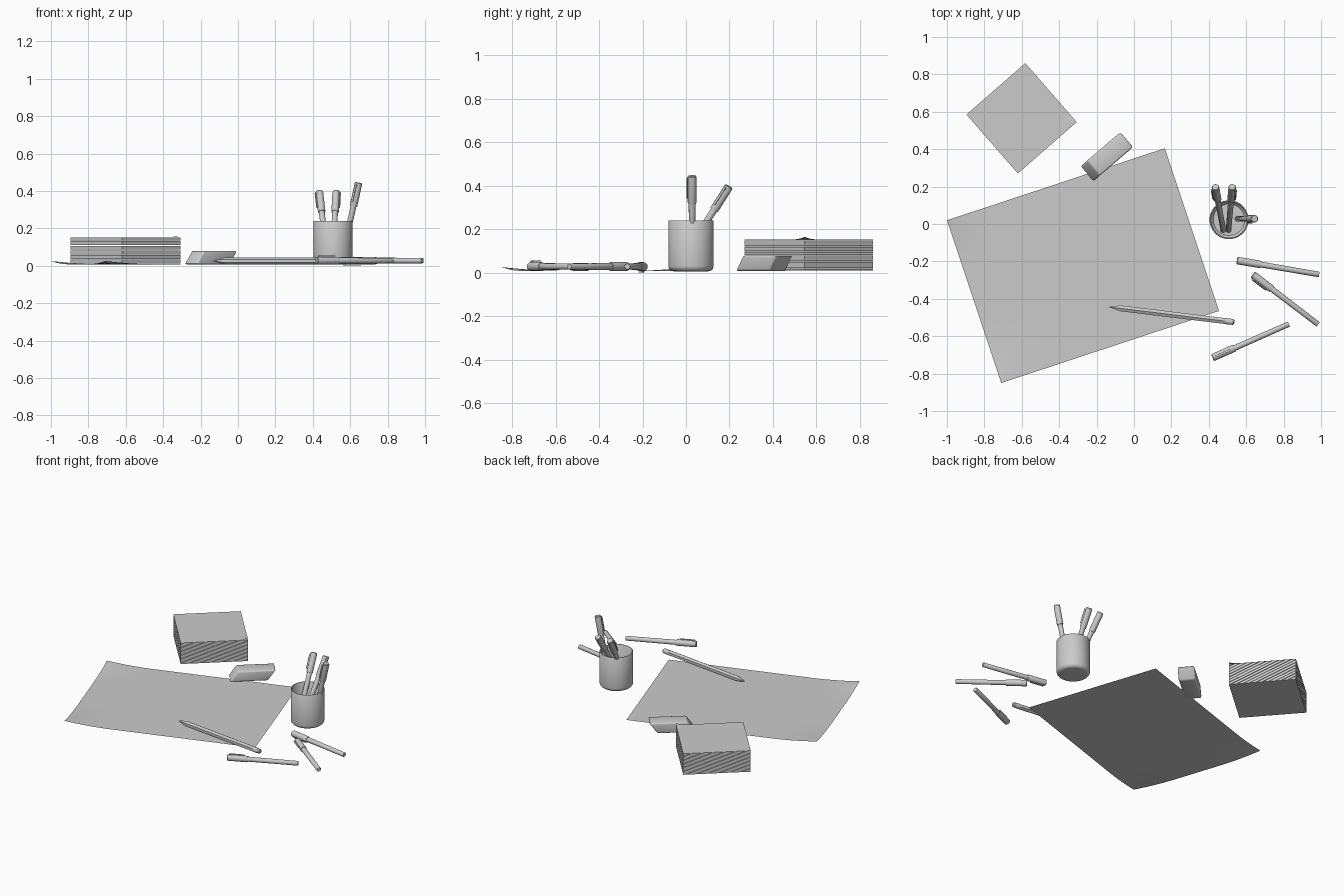
import bpy, bmesh, math
from mathutils import Vector, Matrix

if "Cube" in bpy.data.objects:
    bpy.data.objects.remove(bpy.data.objects["Cube"])

FLOOR = 0.008


def make(name, bm, mat=None, smooth=True):
    bmesh.ops.recalc_face_normals(bm, faces=bm.faces)
    me = bpy.data.meshes.new(name)
    bm.to_mesh(me)
    bm.free()
    ob = bpy.data.objects.new(name, me)
    bpy.context.collection.objects.link(ob)
    if mat:
        ob.matrix_world = mat
    if smooth:
        bpy.ops.object.select_all(action='DESELECT')
        ob.select_set(True)
        bpy.context.view_layer.objects.active = ob
        bpy.ops.object.shade_smooth_by_angle(angle=math.radians(35))
    return ob


def lathe(bm, profile, n):
    """Revolve (radius, z) points round z; radius 0 becomes a pole."""
    rings = []
    for r, z in profile:
        if r == 0:
            rings.append([bm.verts.new((0, 0, z))])
        else:
            rings.append([bm.verts.new((r * math.cos(2 * math.pi * i / n),
                                        r * math.sin(2 * math.pi * i / n), z)) for i in range(n)])
    for a, b in zip(rings, rings[1:]):
        for i in range(n):
            j = (i + 1) % n
            if len(a) == 1:
                bm.faces.new((a[0], b[i], b[j]))
            elif len(b) == 1:
                bm.faces.new((a[i], a[j], b[0]))
            else:
                bm.faces.new((a[i], a[j], b[j], b[i]))


def box(bm, size, centre):
    m = Matrix.Translation(centre) @ Matrix.Diagonal((*size, 1))
    return bmesh.ops.create_cube(bm, size=1, matrix=m)['verts']


def frame(start, end, hint):
    """Local z runs start -> end, local x faces the hint direction."""
    s, e = Vector(start), Vector(end)
    z = (e - s).normalized()
    h = Vector(hint)
    x = (h - z * h.dot(z)).normalized()
    y = z.cross(x)
    return Matrix.Translation(s) @ Matrix((x, y, z)).transposed().to_4x4(), (e - s).length


# pens: tail at local z 0, cap and clip at the far end
def pen(name, tail, cap_end, clip_dir):
    mat, L = frame(tail, cap_end, clip_dir)
    bm = bmesh.new()
    lathe(bm, [(0, 0), (.0125, 0), (.0145, .003), (.0155, L - .13), (.0185, L - .13),
               (.02, L - .125), (.02, L - .004), (.017, L), (0, L)], 24)
    box(bm, (.004, .011, .095), (.025, 0, L - .06))
    box(bm, (.012, .011, .012), (.021, 0, L - .018))
    make(name, bm, mat)


PZ = FLOOR + .02
pen("loose_pen_1", (.99, -.27, PZ), (.55, -.195, PZ), (0, 0, -1))
pen("loose_pen_2", (.985, -.537, PZ), (.635, -.27, PZ), (-.6, -.8, .3))
pen("loose_pen_3", (.828, -.535, PZ), (.42, -.715, PZ), (0, 0, 1))
pen("cup_pen_1", (.478, -.035, .03), (.435, .198, .397), (-1, -.6, 0))
pen("cup_pen_2", (.505, -.035, .03), (.525, .198, .397), (.8, -.6, 0))
pen("cup_pen_3", (.553, .028, .025), (.645, .028, .445), (-.5, -.8, 0))

# cup with rounded foot and thin wall
bm = bmesh.new()
R, B = .104, FLOOR - .002
foot = [(R - .025 + .025 * math.sin(a), B + .025 - .025 * math.cos(a))
        for a in [math.radians(15 * k) for k in range(7)]]
lathe(bm, [(0, B)] + foot + [(R, .237), (R - .002, .24), (R - .006, .24), (R - .008, .237),
           (R - .008, .035), (R - .02, .02), (0, .02)], 48)
make("pen_cup", bm, Matrix.Translation((.508, .023, 0)))

# hexagonal pencil: sharpened tip, ferrule and rubber end
mat, L = frame((-.137, -.443, PZ - .002), (.537, -.525, PZ - .002), (0, 0, 1))
bm = bmesh.new()
lathe(bm, [(0, 0), (.004, .014), (.017, .062), (.018, .066), (.018, L - .05), (0, L - .05)], 6)
make("pencil_shaft", bm, mat, smooth=False)
bm = bmesh.new()
lathe(bm, [(0, L - .052), (.0165, L - .052), (.0165, L - .02), (.015, L - .02),
           (.015, L - .007), (.01, L - .001), (0, L)], 20)
make("pencil_end", bm, mat)

# paper sheet with two curled corners on its left edge
bm = bmesh.new()
bmesh.ops.create_grid(bm, x_segments=28, y_segments=20, size=.5)
o, u, w = Vector((-.71, -.85, FLOOR)), Vector((1.165, .385, 0)), Vector((-.29, .87, 0))
for v in bm.verts:
    p = o + u * (v.co.x + .5) + w * (v.co.y + .5)
    d = min((p - o).length, (p - o - w).length)
    p.z += .018 * max(0, 1 - d / .3) ** 2
    v.co = p
make("paper_sheet", bm)

# note block: stacked thin sheets
side, count, pitch = .418, 48, .003
mat = Matrix.Translation((-.601, .565, FLOOR)) @ Matrix.Rotation(math.radians(41.1), 4, 'Z')
bm = bmesh.new()
for i in range(count):
    box(bm, (side, side, pitch * .85), (0, 0, pitch * (i + .5)))
make("note_block", bm, mat, smooth=False)

# top note with one lifted corner
bm = bmesh.new()
bmesh.ops.create_grid(bm, x_segments=30, y_segments=30, size=side / 2)
corner = Vector((side / 2, -side / 2, 0))
for v in bm.verts:
    d = (v.co - corner).length
    v.co.z = pitch * count + .001 + .012 * max(0, 1 - d / .07) ** 2
make("top_note", bm, mat)

# slanted eraser with softened edges
bm = bmesh.new()
for v in box(bm, (.235, .105, .07), (0, 0, .035)):
    v.co.x += .05 * (v.co.z / .07 - .5)
bmesh.ops.bevel(bm, geom=bm.edges[:], offset=.009, segments=3, profile=.5, affect='EDGES')
make("eraser", bm, Matrix.Translation((-.145, .36, FLOOR)) @ Matrix.Rotation(math.radians(40.5), 4, 'Z'))
